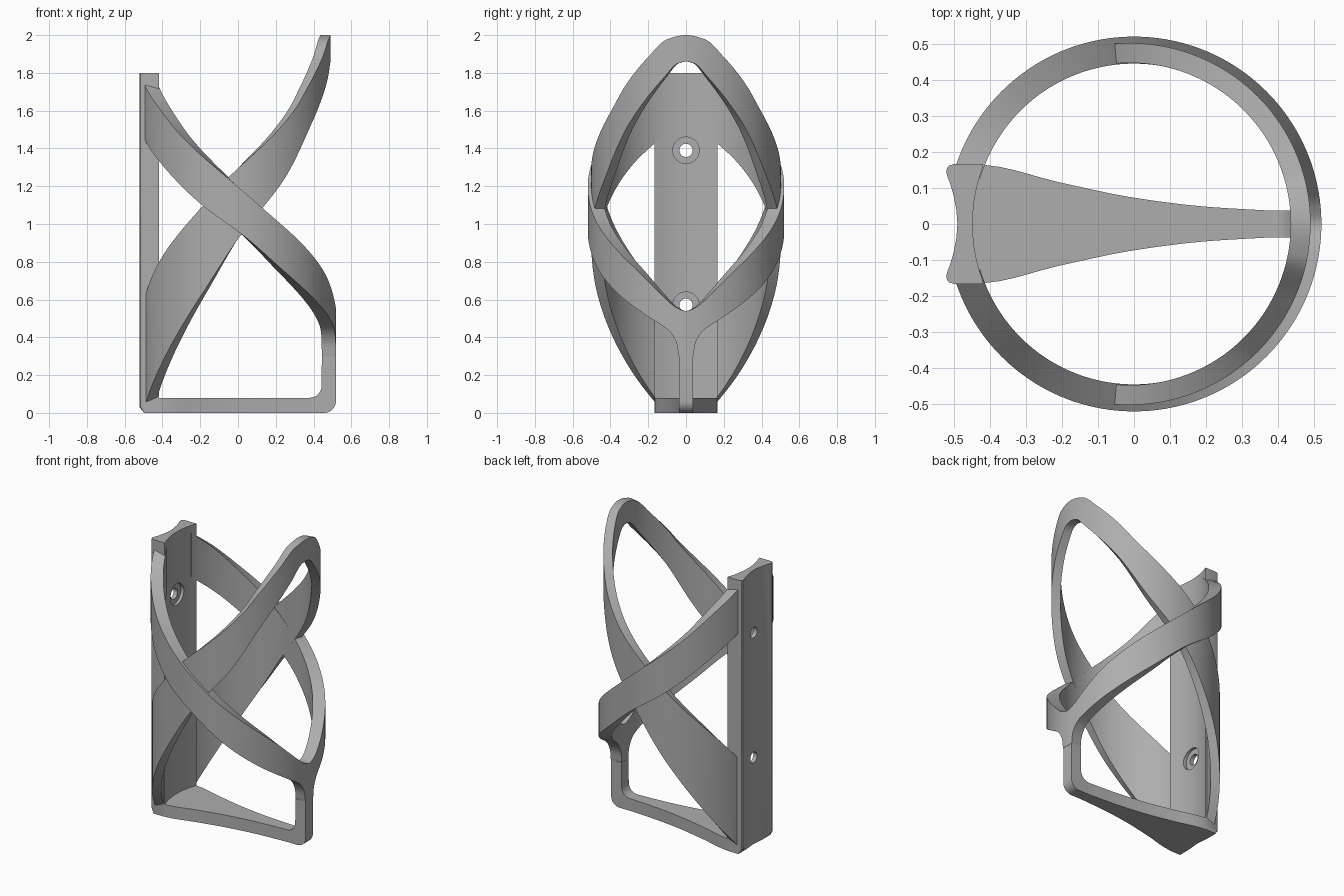
import bpy, bmesh
from math import sin, cos, pi, radians, sqrt

cube = bpy.data.objects.get("Cube")
if cube:
    bpy.data.objects.remove(cube)

grey = bpy.data.materials.new("satin_grey")
grey.use_nodes = True
grey.diffuse_color = (0.42, 0.42, 0.42, 1)
grey.node_tree.nodes["Principled BSDF"].inputs["Base Color"].default_value = (0.42, 0.42, 0.42, 1)


def loft(name, rings, smooth=True):
    """Skin a row of equal closed rings and cap both ends."""
    bm = bmesh.new()
    rows = [[bm.verts.new(p) for p in ring] for ring in rings]
    n = len(rows[0])
    for a, b in zip(rows, rows[1:]):
        for i in range(n):
            j = (i + 1) % n
            bm.faces.new((a[i], a[j], b[j], b[i]))
    bm.faces.new(rows[0][::-1])
    bm.faces.new(rows[-1])
    bmesh.ops.recalc_face_normals(bm, faces=bm.faces)
    mesh = bpy.data.meshes.new(name)
    bm.to_mesh(mesh)
    bm.free()
    mesh.materials.append(grey)
    obj = bpy.data.objects.new(name, mesh)
    bpy.context.collection.objects.link(obj)
    return obj


def curve_at(pts, t):
    """Smooth interpolation through (t, value) points with limited slopes."""
    def slope(i):
        if i == 0 or i == len(pts) - 1:
            return 0 if i == 0 else (pts[i][1] - pts[i - 1][1]) / (pts[i][0] - pts[i - 1][0])
        a = (pts[i][1] - pts[i - 1][1]) / (pts[i][0] - pts[i - 1][0])
        b = (pts[i + 1][1] - pts[i][1]) / (pts[i + 1][0] - pts[i][0])
        return 2 * a * b / (a + b) if a * b > 0 else 0
    for i in range(len(pts) - 1):
        (t0, v0), (t1, v1) = pts[i], pts[i + 1]
        if t <= t1 or i == len(pts) - 2:
            h = t1 - t0
            s = (t - t0) / h
            return (v0 * (1 + 2 * s) * (1 - s) ** 2 + slope(i) * h * s * (1 - s) ** 2
                    + v1 * s * s * (3 - 2 * s) + slope(i + 1) * h * s * s * (s - 1))


def band(name, upper, lower, r_in, r_out, cx, extra=()):
    """Wrapped strap from the plate round the front and back again."""
    half = sorted(set([i * 1.5 for i in range(1, 109)] + [163.5] + list(extra)))
    angles = [-a for a in reversed(half)] + [0] + half
    rings = []
    for a in angles:
        c, s = cos(radians(a)), sin(radians(a))
        top, low = curve_at(upper, abs(a)), curve_at(lower, abs(a))
        rings.append([(cx + r * c, r * s, z) for r, z in
                      ((r_in, low), (r_out, low), (r_out, top), (r_in, top))])
    return loft(name, rings)


# Strap dropping from the plate top to the front stem
low_strap = band(
    "lower_strap",
    [(0, .54), (6, .56), (12, .605), (28, .74), (43, .85), (71, 1.05), (96, 1.243),
     (122, 1.44), (143, 1.61), (163.5, 1.75)],
    [(0, .3), (4.4, .3), (5, .35), (6.5, .39), (10, .435), (21, .5), (42, .62), (62, .75),
     (87, .94), (110, 1.09), (143, 1.33), (163.5, 1.46)],
    .445, .52, 0, (4.4, 4.7, 5, 5.5))

# Strap rising from the plate foot to the high front loop
high_strap = band(
    "upper_strap",
    [(0, 2.0), (11, 1.98), (24, 1.88), (40, 1.73), (50, 1.62), (66, 1.475), (96, 1.233),
     (111, 1.09), (146, .78), (163.5, .61)],
    [(0, 1.86), (5, 1.85), (13, 1.78), (37, 1.53), (59, 1.24), (75, 1.07), (87, .94),
     (110, .64), (146, .21), (163.5, .03)],
    .447, .502, -.012)

# Mounting plate: concave back with rounded rails, round inner face
half_outline = [(-.49, 0), (-.493, .04), (-.501, .08), (-.511, .115), (-.519, .135),
                (-.521, .15), (-.515, .161), (-.5, .166), (-.418, .166)]
half_outline += [(-sqrt(.448 ** 2 - y * y), y) for y in (.15, .12, .09, .06, .03, 0)]
outline = half_outline + [(x, -y) for x, y in half_outline[-2:0:-1]]
plate = loft("mounting_plate", [
    [(max(x, -.497) if z == 0 else x, y, z) for x, y in outline] for z in (0, .03, 1.8)])


# Bolt holes with recessed seats
def cutter(r, x0, x1, z):
    n = 40
    obj = loft("bolt_cutter", [[(x, r * cos(2 * pi * i / n), z + r * sin(2 * pi * i / n))
                               for i in range(n)] for x in (x0, x1)])
    obj.hide_render = True
    return obj


cutters = []
for z in (.57, 1.39):
    for r, x0 in ((.035, -.6), (.07, -.465)):
        c = cutter(r, x0, -.38, z)
        cutters.append(c)
        mod = plate.modifiers.new("bolt_hole", "BOOLEAN")
        mod.operation = "DIFFERENCE"
        mod.solver = "EXACT"
        mod.object = c
bpy.context.view_layer.objects.active = plate
plate.select_set(True)
for mod in list(plate.modifiers):
    bpy.ops.object.modifier_apply(modifier=mod.name)
for c in cutters:
    bpy.data.objects.remove(c)

# Base strip tapering forward, bending up into the stem
widths = [(-.5, .166), (-.42, .164), (-.2, .114), (0, .073), (.2, .048), (.38, .037)]


def section(outer, inner, w):
    return [(outer[0], -w, outer[1]), (outer[0], w, outer[1]),
            (inner[0], w, inner[1]), (inner[0], -w, inner[1])]


rings = []
for i in range(23):
    x = -.49 + i * .87 / 22
    rings.append(section((x, 0), (x, .08), curve_at(widths, x) if x > -.42 else .165))
for i in range(13):
    a = -pi / 2 + i * pi / 24
    rings.append(section((.457 + .061 * cos(a), .061 + .061 * sin(a)),
                         (.38 + .062 * cos(a), .142 + .062 * sin(a)), .037))
rings.append(section((.518, .3), (.444, .3), .038))
base = loft("base_strip_and_stem", rings)

# Smooth curved walls, crisp edges
for obj in (low_strap, high_strap, plate, base):
    bpy.ops.object.select_all(action="DESELECT")
    obj.select_set(True)
    bpy.context.view_layer.objects.active = obj
    bpy.ops.object.shade_smooth_by_angle(angle=radians(30))
